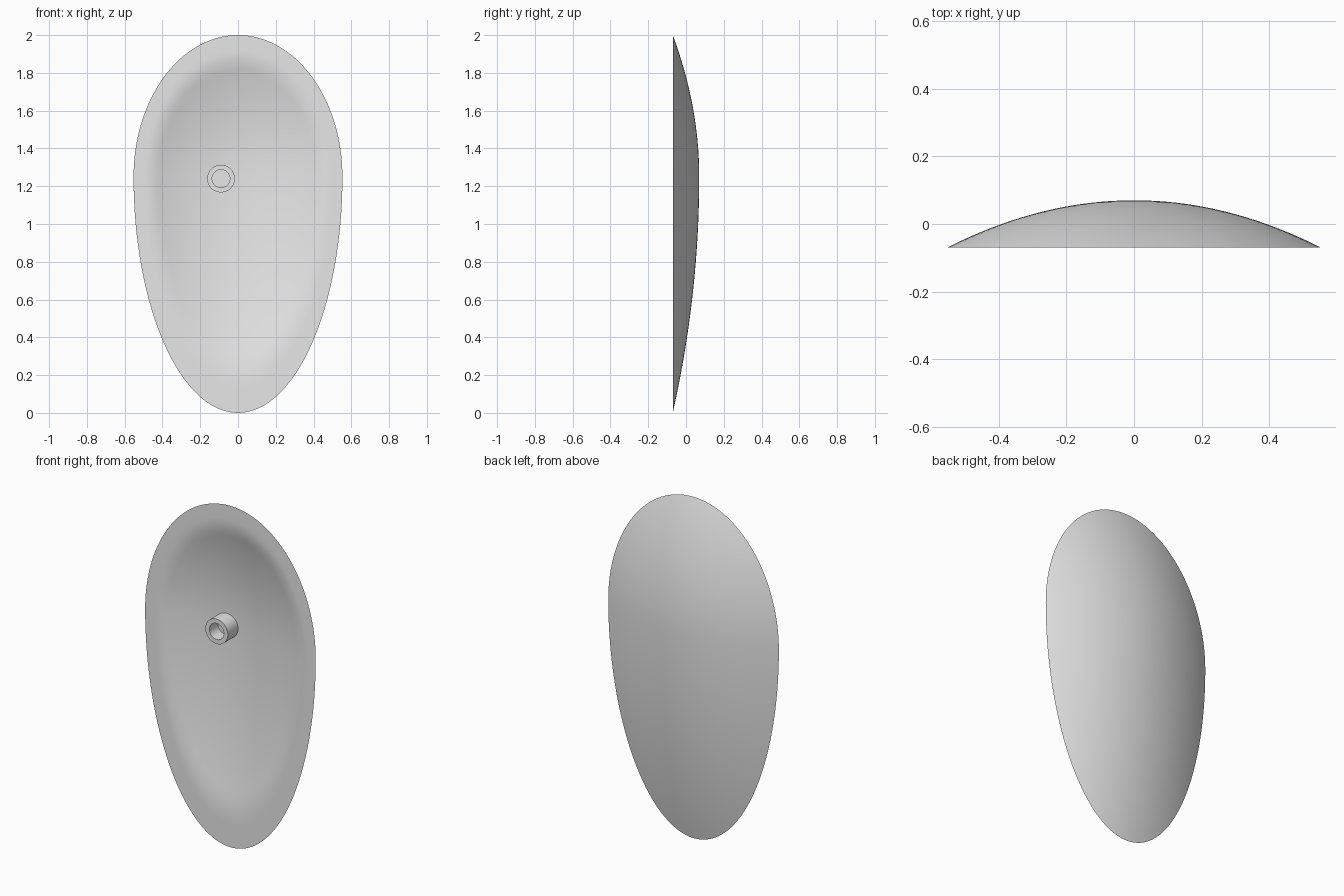
import bpy, bmesh, math

default = bpy.data.objects.get("Cube")
if default:
    bpy.data.objects.remove(default, do_unlink=True)

grey = bpy.data.materials.new("light_grey")
grey.use_nodes = True
grey.diffuse_color = (0.8, 0.8, 0.8, 1)
grey.node_tree.nodes["Principled BSDF"].inputs["Base Color"].default_value = (0.8, 0.8, 0.8, 1)

FRONT, DEPTH, WALL, BLEND = -0.07, 0.14, 0.045, 0.015
HALF_WIDTH, WIDEST_Z, TOP, BOTTOM = 0.553, 1.25, 0.75, 1.25


def lathe(name, profile, place, segments):
    """Closed solid: rings of (radius, y), with a pole at each end."""
    bm = bmesh.new()
    rings = []
    for r, y in profile:
        count = segments if r > 0 else 1
        rings.append([bm.verts.new(place(r, y, 2 * math.pi * i / segments))
                      for i in range(count)])
    for a, b in zip(rings, rings[1:]):
        for i in range(segments):
            j = (i + 1) % segments
            if len(a) == 1:
                bm.faces.new((a[0], b[i], b[j]))
            elif len(b) == 1:
                bm.faces.new((a[i], a[j], b[0]))
            else:
                bm.faces.new((a[i], a[j], b[j], b[i]))
    bmesh.ops.recalc_face_normals(bm, faces=bm.faces)
    mesh = bpy.data.meshes.new(name)
    bm.to_mesh(mesh)
    bm.free()
    mesh.materials.append(grey)
    obj = bpy.data.objects.new(name, mesh)
    bpy.context.collection.objects.link(obj)
    bpy.ops.object.select_all(action="DESELECT")
    obj.select_set(True)
    bpy.context.view_layer.objects.active = obj
    bpy.ops.object.shade_smooth_by_angle(angle=math.radians(25))
    return obj


def back_y(r):
    return FRONT + DEPTH * (1 - r * r)


def hollow_y(r):
    # Flat rim that blends softly into a hollow following the back
    h = DEPTH * (1 - r * r) - WALL
    if abs(h) < BLEND:
        h = (h + BLEND) ** 2 / (4 * BLEND)
    return FRONT + max(h, 0)


def egg(r, y, angle):
    reach = TOP if math.sin(angle) > 0 else BOTTOM
    return (HALF_WIDTH * r * math.cos(angle), y, WIDEST_Z + reach * r * math.sin(angle))


def boss_place(r, y, angle):
    return (-0.09 + r * math.cos(angle), y, 1.24 + r * math.sin(angle))


# Egg-shaped dished shell
STEPS = 40
radii = [i / STEPS for i in range(STEPS + 1)]
shell_profile = [(r, back_y(r)) for r in radii]
shell_profile += [(r, hollow_y(r)) for r in reversed(radii[:-1])]
lathe("shell", shell_profile, egg, 128)

# Hollow mounting boss
boss_profile = [(0, 0.01), (0.047, 0.01), (0.047, FRONT), (0.073, FRONT), (0.073, 0.04), (0, 0.04)]
lathe("mounting_boss", boss_profile, boss_place, 48)
